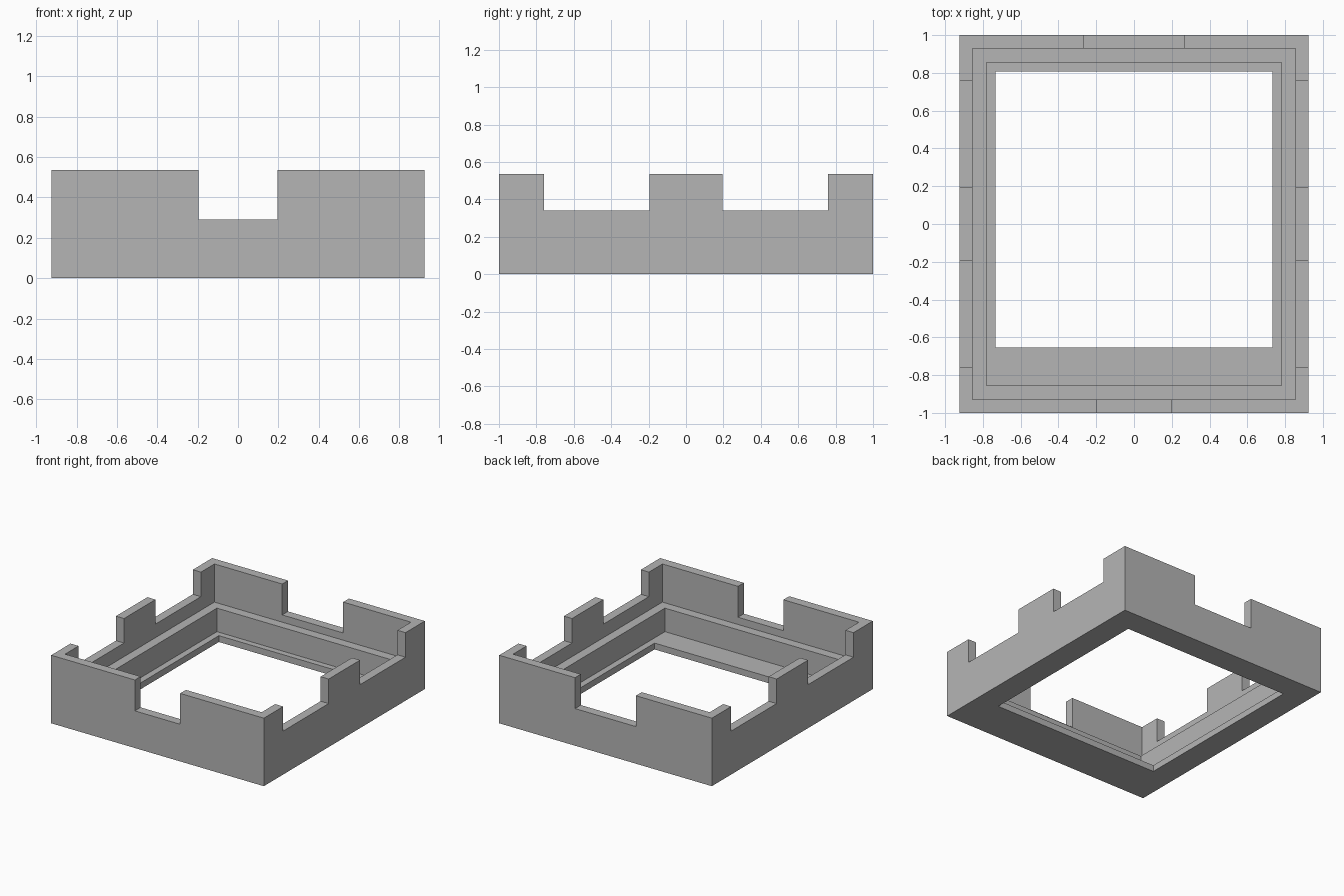
import bpy

cube = bpy.data.objects.get("Cube")
if cube:
    bpy.data.objects.remove(cube, do_unlink=True)

# Single grey finish
grey = bpy.data.materials.new("plain grey")
grey.use_nodes = True
colour = (0.46, 0.46, 0.46, 1)
grey.diffuse_color = colour
grey.node_tree.nodes["Principled BSDF"].inputs["Base Color"].default_value = colour


def box(name, x0, x1, y0, y1, z0, z1):
    """Axis-aligned box from its limits."""
    bpy.ops.mesh.primitive_cube_add(size=1)
    ob = bpy.context.object
    ob.name = ob.data.name = name
    for v in ob.data.vertices:
        v.co = (x1 if v.co.x > 0 else x0,
                y1 if v.co.y > 0 else y0,
                z1 if v.co.z > 0 else z0)
    ob.data.materials.append(grey)
    return ob


def cut(target, name, *limits):
    """Subtract a box from the target and discard the cutter."""
    cutter = box(name, *limits)
    cutter.hide_render = True
    mod = target.modifiers.new(name, "BOOLEAN")
    mod.operation = "DIFFERENCE"
    mod.solver = "EXACT"
    mod.object = cutter
    bpy.context.view_layer.objects.active = target
    bpy.ops.object.modifier_apply(modifier=name)
    bpy.data.objects.remove(cutter, do_unlink=True)


HEIGHT, LEDGE, FLOOR, ABOVE = 0.535, 0.235, 0.05, 0.7

# Outer block
tray = box("open_tray", -0.925, 0.925, -1, 1, 0, HEIGHT)

# Stepped cavity: thin upper walls, ledge, floor with off-centre opening
cut(tray, "upper_cavity", -0.855, 0.855, -0.928, 0.928, LEDGE, ABOVE)
cut(tray, "lower_cavity", -0.782, 0.782, -0.855, 0.855, FLOOR, ABOVE)
cut(tray, "floor_opening", -0.732, 0.732, -0.655, 0.808, -0.1, ABOVE)

# Front and back wall notches
cut(tray, "front_notch", -0.197, 0.197, -1.1, -0.89, 0.292, ABOVE)
cut(tray, "back_notch", -0.265, 0.265, 0.89, 1.1, 0.292, ABOVE)

# Paired notches through both side walls
for name, y0, y1 in (("front_side_notch", -0.76, -0.195),
                     ("back_side_notch", 0.195, 0.76)):
    cut(tray, name, -1.1, 1.1, y0, y1, 0.342, ABOVE)
